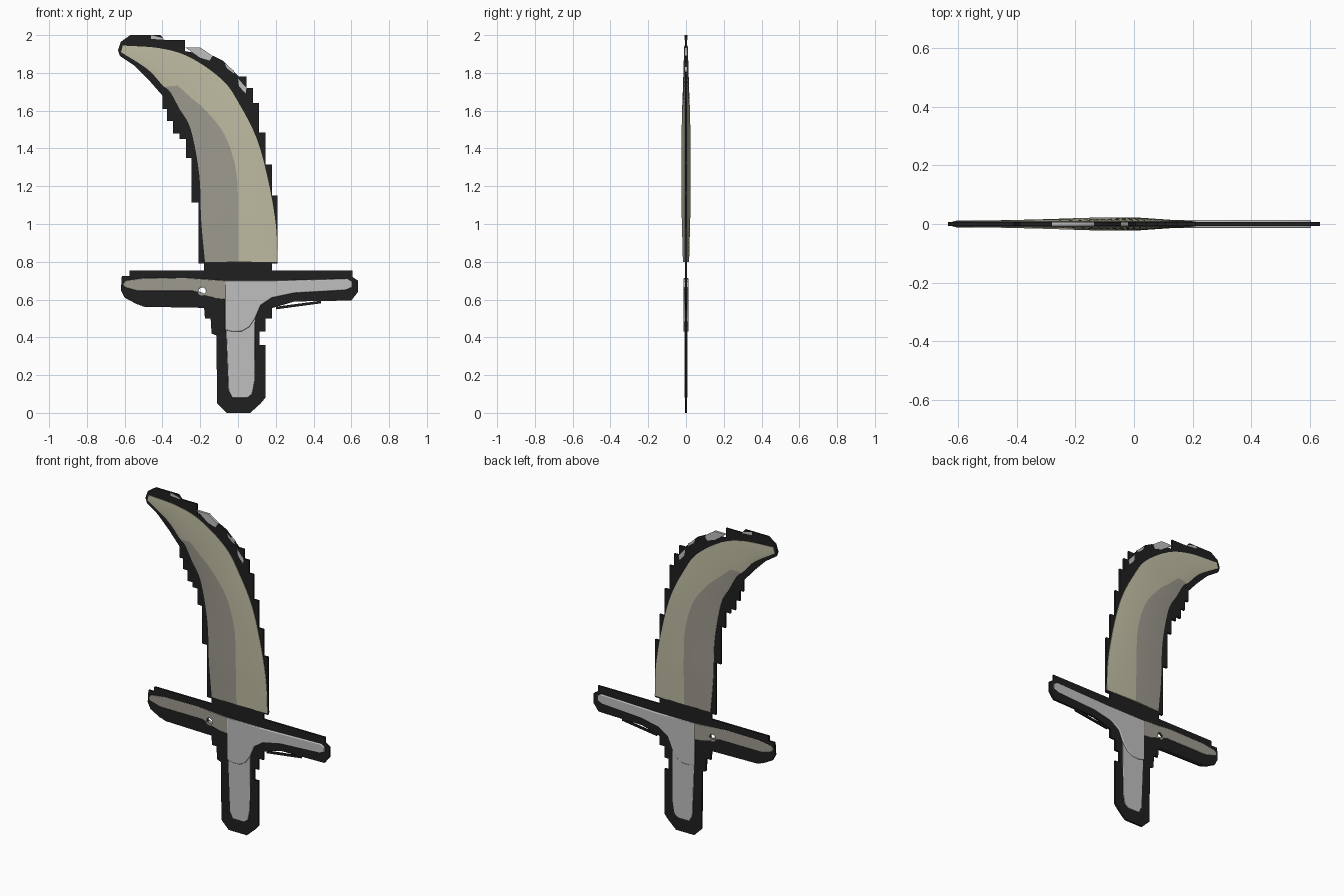
import bpy, bmesh, math
from mathutils import Vector

cube = bpy.data.objects.get("Cube")
if cube:
    bpy.data.objects.remove(cube, do_unlink=True)


def material(name, color):
    mat = bpy.data.materials.new(name)
    mat.use_nodes = True
    mat.diffuse_color = (*color, 1)
    mat.node_tree.nodes["Principled BSDF"].inputs["Base Color"].default_value = (*color, 1)
    return mat


BLACK = material("black", (0.014, 0.014, 0.014))
BONE = material("pale_bone", (0.52, 0.5, 0.36))
TAUPE = material("dull_taupe", (0.34, 0.325, 0.275))
SILVER = material("silver_grey", (0.52, 0.52, 0.52))


def finish(obj, angle):
    bpy.ops.object.select_all(action="DESELECT")
    obj.select_set(True)
    bpy.context.view_layer.objects.active = obj
    if obj.type == "CURVE":
        bpy.ops.object.convert(target="MESH")
    bpy.ops.object.shade_smooth_by_angle(angle=math.radians(angle))


def plate(name, loops, half, mat, bevel=0.0):
    """Upright flat plate from an outline and optional holes, centred on y = 0."""
    curve = bpy.data.curves.new(name, "CURVE")
    curve.dimensions = "2D"
    curve.fill_mode = "BOTH"
    curve.extrude = half - bevel
    curve.bevel_depth = bevel
    curve.bevel_resolution = 2
    curve.offset = -bevel
    for loop in loops:
        spline = curve.splines.new("POLY")
        spline.points.add(len(loop) - 1)
        for point, (x, z) in zip(spline.points, loop):
            point.co = (x, z, 0, 1)
        spline.use_cyclic_u = True
    curve.materials.append(mat)
    obj = bpy.data.objects.new(name, curve)
    obj.rotation_euler.x = math.pi / 2
    bpy.context.collection.objects.link(obj)
    finish(obj, 40)


def stairs(points):
    """Join points by steps that go vertically first, then sideways."""
    out = [points[0]]
    for x, z in points[1:]:
        out += [(out[-1][0], z), (x, z)]
    return out


def smooth_path(points, steps=5):
    """Catmull-Rom curve through the points."""
    p = [Vector(q) for q in points]
    p = [2 * p[0] - p[1]] + p + [2 * p[-1] - p[-2]]
    out = []
    for a, b, c, d in zip(p, p[1:], p[2:], p[3:]):
        for i in range(steps):
            t = i / steps
            out.append(b + (c - a) * t / 2 + (a - 2.5 * b + 2 * c - d / 2) * t**2
                       + (1.5 * (b - c) + (d - a) / 2) * t**3)
    return out + [p[-2]]


def circle(x, z, r, n=12):
    return [(x + r * math.cos(i * math.tau / n), z + r * math.sin(i * math.tau / n)) for i in range(n)]


# Black backing plate: stepped spine, curled tip, stepped cutting side, guard and grip
spine = stairs([(.21, .79), (.18, 1.15), (.145, 1.315), (.11, 1.485), (.08, 1.64), (.045, 1.72), (.005, 1.78)])
tip = [(-.08, 1.865), (-.13, 1.89), (-.28, 1.915), (-.28, 1.975), (-.39, 1.975), (-.41, 2), (-.57, 2),
       (-.62, 1.965), (-.635, 1.92), (-.625, 1.89), (-.55, 1.84), (-.47, 1.76)]
inner_side = stairs([(-.4, 1.68), (-.375, 1.61), (-.345, 1.545), (-.31, 1.48), (-.275, 1.45), (-.245, 1.35),
                     (-.21, 1.115), (-.18, .79), (-.575, .755), (-.615, .725)])
grip_edge = [(-.62, .65), (-.6, .61), (-.535, .575), (-.18, .565), (-.175, .5), (-.145, .5), (-.14, .42),
             (-.115, .41), (-.11, .05), (-.06, 0), (.065, 0), (.12, .05), (.145, .08), (.145, .36), (.115, .36),
             (.115, .43), (.145, .43), (.145, .5), (.18, .5), (.18, .555), (.3, .59), (.6, .595), (.635, .64),
             (.635, .7), (.605, .72), (.605, .755), (.18, .755), (.18, .79)]
hole = circle(-.19, .645, .02)
plate("backing_plate", [spine + tip + inner_side + grip_edge, hole], .006, BLACK)

# Curved blade: a loft with a raised ridge between the cutting side and the spine
outer = smooth_path([(.21, .8), (.2, 1), (.16, 1.23), (.1, 1.45), (.01, 1.63), (-.08, 1.76), (-.25, 1.88),
                     (-.41, 1.93), (-.61, 1.945)])
ridge = smooth_path([(0, .8), (0, 1.05), (-.01, 1.28), (-.07, 1.47), (-.17, 1.6), (-.25, 1.67), (-.34, 1.75),
                     (-.46, 1.84), (-.615, 1.925)])
inner = smooth_path([(-.175, .8), (-.195, 1.02), (-.205, 1.26), (-.25, 1.5), (-.31, 1.61), (-.36, 1.7),
                     (-.4, 1.735), (-.48, 1.82), (-.62, 1.91)])
bm = bmesh.new()
rings = []
for i, (o, r, n) in enumerate(zip(outer, ridge, inner)):
    t = i / (len(outer) - 1)
    rise = .01 + .013 * min(1, 4 * (1 - t) / 2.4, .5 + 4 * t)
    section = [(n, -.009), (r, -rise), (o, -.009), (o, .009), (r, rise), (n, .009)]
    rings.append([bm.verts.new((q.x, y, q.y)) for q, y in section])
for a, b in zip(rings, rings[1:]):
    for k in range(6):
        m = (k + 1) % 6
        face = bm.faces.new((a[k], a[m], b[m], b[k]))
        # The ground bevel on the cutting side is darker and stops below the tip
        face.material_index = int(k in (0, 4, 5) and face.calc_center_median().z < 1.73)
for end in (rings[0], rings[-1]):
    bm.faces.new(end)
bmesh.ops.recalc_face_normals(bm, faces=bm.faces)
mesh = bpy.data.meshes.new("blade")
bm.to_mesh(mesh)
bm.free()
mesh.materials.append(BONE)
mesh.materials.append(TAUPE)
blade = bpy.data.objects.new("blade", mesh)
bpy.context.collection.objects.link(blade)
finish(blade, 30)

# Guard: taupe arm on the right, silver arm on the left with a rounded collar over the grip
plate("right_guard_arm", [[(-.61, .68), (-.595, .7), (-.5, .713), (-.28, .715), (-.065, .7), (-.065, .6),
                           (-.12, .605), (-.17, .625), (-.24, .645), (-.53, .645), (-.6, .665)], hole],
      .012, TAUPE, .004)
plate("left_guard_arm", [[(-.068, .7), (.2, .7), (.58, .71), (.605, .695), (.605, .665), (.57, .65), (.3, .635),
                          (.18, .61), (.12, .57), (.09, .5), (.06, .455), (.02, .432), (-.03, .43), (-.068, .44)]],
      .014, SILVER, .005)

# Grip
plate("grip", [[(-.065, .5), (.09, .5), (.088, .17), (.075, .1), (.05, .08), (-.03, .08), (-.05, .12)]],
      .009, SILVER, .003)

# Pale chips along the spine and under the guard
chips = [[(-.28, 1.935), (-.2, 1.935), (-.135, 1.89), (-.15, 1.865), (-.2, 1.88)],
         [(-.46, 2), (-.4, 1.985), (-.39, 1.975), (-.46, 1.98)],
         [(-.07, 1.85), (-.02, 1.81), (-.02, 1.795), (-.06, 1.825)],
         [(0, 1.77), (.045, 1.72), (.04, 1.69), (.005, 1.73)]]
for number, chip in enumerate(chips, 1):
    plate(f"spine_chip_{number}", [chip], .0075, SILVER)
plate("right_guard_lip", [[(-.53, .575), (-.18, .566), (-.18, .556), (-.5, .562)]], .004, BLACK)
plate("left_guard_lip", [[(.2, .562), (.44, .594), (.44, .58), (.2, .548)]], .004, BLACK)
